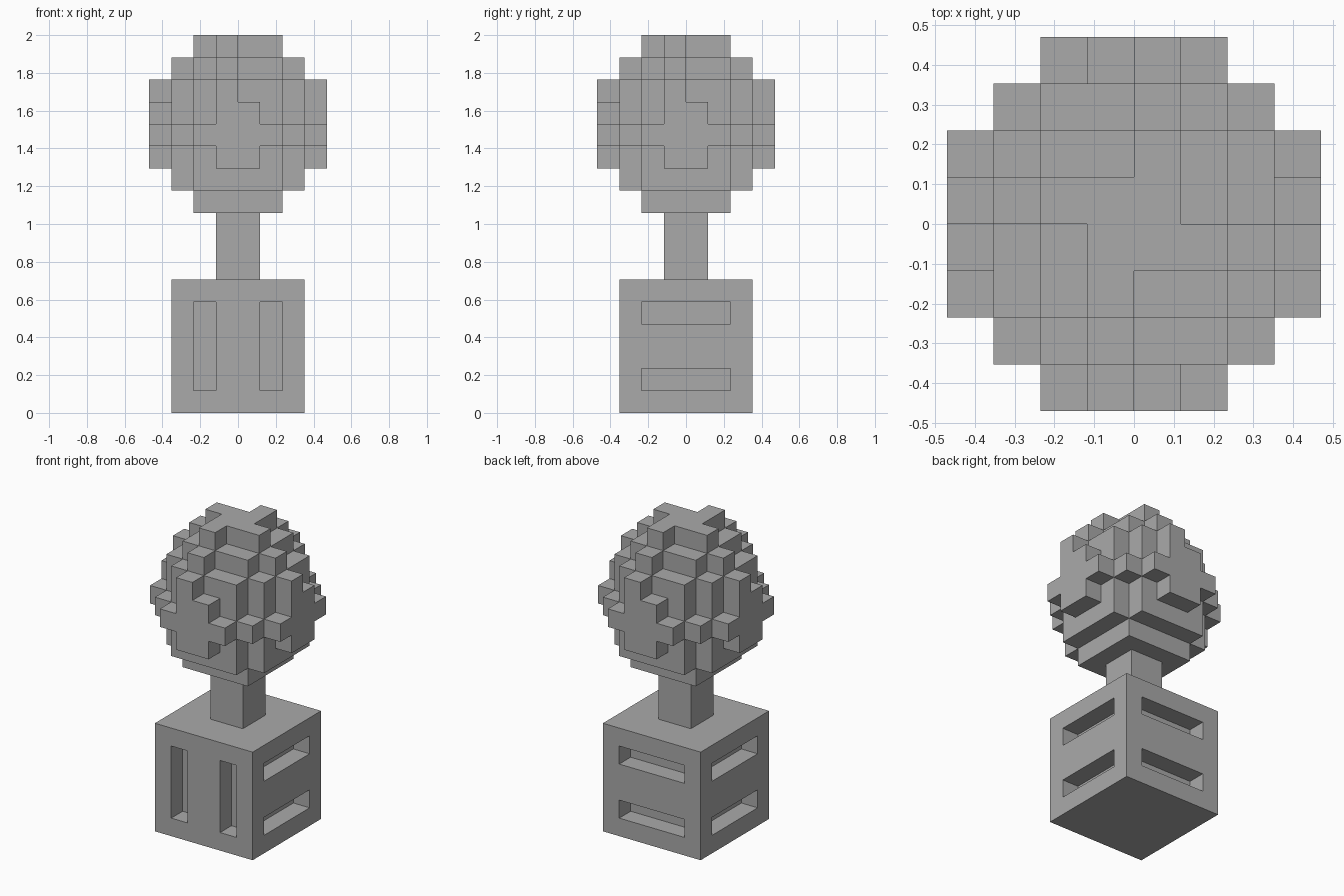
import bpy, bmesh
from math import pi
from mathutils import Matrix, Vector

if "Cube" in bpy.data.objects:
    bpy.data.objects.remove(bpy.data.objects["Cube"], do_unlink=True)

U = 2 / 17  # one block

grey = bpy.data.materials.new("stone_grey")
grey.use_nodes = True
grey.diffuse_color = (0.4, 0.4, 0.4, 1)
bsdf = grey.node_tree.nodes["Principled BSDF"]
bsdf.inputs["Base Color"].default_value = (0.4, 0.4, 0.4, 1)
bsdf.inputs["Roughness"].default_value = 0.9


def box(x0, x1, y0, y1, z0, z1):
    """Set of block cells filling a range."""
    return {(x, y, z) for x in range(x0, x1) for y in range(y0, y1) for z in range(z0, z1)}


def quarter_turn(cells):
    """Turn cells 90 degrees about the vertical axis."""
    return {(-y - 1, x, z) for x, y, z in cells}


def build(name, cells):
    """Skin the outside of the cells and merge coplanar faces."""
    bm = bmesh.new()
    for cell in cells:
        centre = Vector(cell) + Vector((0.5, 0.5, 0.5))
        for axis in range(3):
            for sign in (-1, 1):
                n = Vector((0, 0, 0))
                n[axis] = sign
                if tuple(int(c + d) for c, d in zip(cell, n)) in cells:
                    continue
                a = Vector((0, 0, 0))
                a[(axis + 1) % 3] = 0.5
                b = n.cross(a)
                mid = centre + n / 2
                corners = (mid - a - b, mid + a - b, mid + a + b, mid - a + b)
                bm.faces.new([bm.verts.new(c * U) for c in corners])
    bmesh.ops.remove_doubles(bm, verts=bm.verts[:], dist=U / 100)
    bmesh.ops.dissolve_limit(bm, angle_limit=pi / 180, verts=bm.verts[:], edges=bm.edges[:])
    mesh = bpy.data.meshes.new(name)
    bm.to_mesh(mesh)
    bm.free()
    mesh.materials.append(grey)
    obj = bpy.data.objects.new(name, mesh)
    bpy.context.collection.objects.link(obj)
    return obj


# Pedestal: upright slots on the front, level slots on the other sides
pedestal = box(-3, 3, -3, 3, 0, 6)
for x in (-2, 1):
    pedestal -= box(x, x + 1, -3, -2, 1, 5)
level = box(2, 3, -2, 2, 1, 2) | box(2, 3, -2, 2, 4, 5)
for _ in range(3):
    pedestal -= level
    level = quarter_turn(level)
build("pedestal", pedestal)

# Stem
stem = bpy.data.meshes.new("stem")
bm = bmesh.new()
bmesh.ops.create_cube(bm, size=1, matrix=Matrix.Translation((0, 0, 7.5 * U)) @ Matrix.Diagonal((2 * U, 2 * U, 3 * U, 1)))
bm.to_mesh(stem)
bm.free()
stem.materials.append(grey)
bpy.context.collection.objects.link(bpy.data.objects.new("stem", stem))

# Ball: bottom and top of each column in one quarter, outward rows by side
columns = [
    [(9, 17), (9, 16), (10, 15), (11, 14)],
    [(9, 17), (9, 16), (10, 15), (12, 13)],
    [(10, 16), (10, 15), (12, 13)],
    [(11, 15), (12, 13)],
]
quarter = set()
for i, row in enumerate(columns):
    for j, (low, high) in enumerate(row):
        quarter |= box(-i - 1, -i, j, j + 1, low, high)
ball = set()
for _ in range(4):
    ball |= quarter
    quarter = quarter_turn(quarter)
build("ball", ball)
